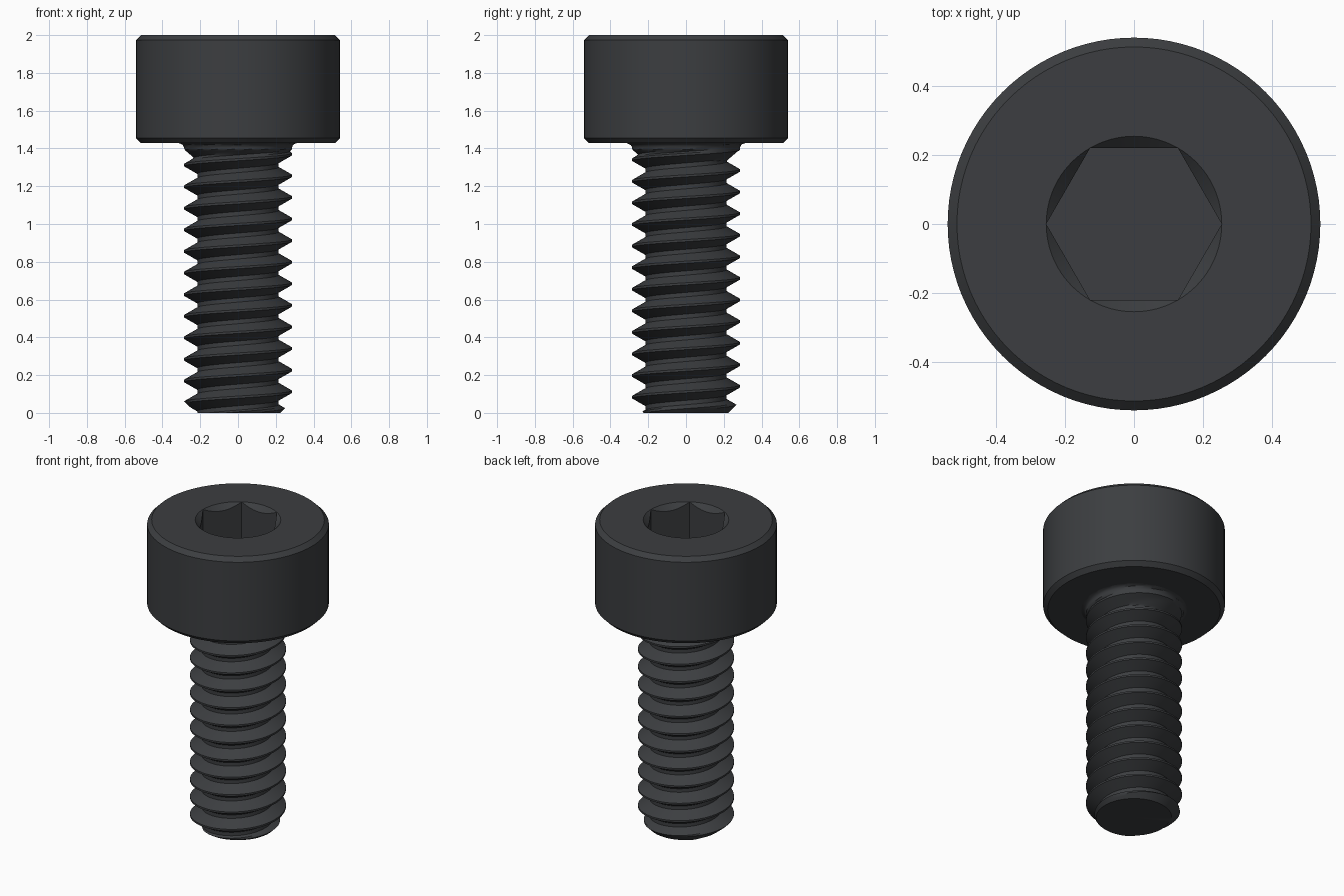
import bpy, bmesh
from math import pi, cos, sin, sqrt, floor, radians

if "Cube" in bpy.data.objects:
    bpy.data.objects.remove(bpy.data.objects["Cube"])

SIDES = 96
TOP, SEAT = 2.0, 1.4286            # head top, underside of head
HEAD_R, BEVEL = 0.541, 0.027
HEX_R, SOCKET_DEPTH = 0.2548, 0.2857
MAJOR, MINOR, PITCH = 0.2857, 0.2156, 0.1143
CREST_Z = 0.112                    # height of a thread crest on the +x side
FILLET = 0.0286

steel = bpy.data.materials.new("black_steel")
steel.diffuse_color = (0.045, 0.048, 0.052, 1)
steel.use_nodes = True
steel.node_tree.nodes["Principled BSDF"].inputs["Base Color"].default_value = steel.diffuse_color


def grid_mesh(name, rows, cap_z):
    """Skin rows of points, weld them, then close the open loop at cap_z."""
    bm = bmesh.new()
    vs = [[bm.verts.new(p) for p in row] for row in rows]
    for a, b in zip(vs, vs[1:]):
        for j in range(len(a) - 1):
            bm.faces.new((a[j], a[j + 1], b[j + 1], b[j]))
    bmesh.ops.remove_doubles(bm, verts=bm.verts[:], dist=1e-5)
    bmesh.ops.dissolve_degenerate(bm, dist=1e-6, edges=bm.edges[:])
    rim = [e for e in bm.edges if e.is_boundary
           and all(abs(v.co.z - cap_z) < 1e-5 for v in e.verts)]
    centre = bm.verts.new((0, 0, cap_z))
    for e in rim:
        bm.faces.new((e.verts[0], e.verts[1], centre))
    loose = [v for v in bm.verts if not v.link_faces]
    bmesh.ops.delete(bm, geom=loose, context='VERTS')
    bmesh.ops.recalc_face_normals(bm, faces=bm.faces[:])
    mesh = bpy.data.meshes.new(name)
    bm.to_mesh(mesh)
    bm.free()
    mesh.materials.append(steel)
    ob = bpy.data.objects.new(name, mesh)
    bpy.context.collection.objects.link(ob)
    bpy.ops.object.select_all(action='DESELECT')
    ob.select_set(True)
    bpy.context.view_layer.objects.active = ob
    bpy.ops.object.shade_smooth_by_angle(angle=radians(30))
    return ob


def polar(r, t, z):
    return (r * cos(t), r * sin(t), z)


# Head: lathed rings running from the underside, over the rim, into the hex socket
def hex_radius(t):
    return HEX_R * cos(pi / 6) / cos(t % (pi / 3) - pi / 6)


angles = [2 * pi * j / SIDES for j in range(SIDES + 1)]
outline = [(MAJOR + FILLET, SEAT), (HEAD_R - BEVEL, SEAT), (HEAD_R, SEAT + BEVEL),
           (HEAD_R, TOP - BEVEL), (HEAD_R - BEVEL, TOP), (HEX_R, TOP)]
rows = [[polar(r, t, z) for t in angles] for r, z in outline]
# conical lead-in meeting the six flats, then the straight socket walls
rows.append([polar(hex_radius(t), t, TOP - (HEX_R - hex_radius(t))) for t in angles])
rows.append([polar(hex_radius(t), t, TOP - SOCKET_DEPTH) for t in angles])
grid_mesh("socket_head", rows, TOP - SOCKET_DEPTH)


# Shank: helical grid with a V thread, end chamfer, thread run-out and neck fillet
def shank_radius(t, z):
    u = (z - CREST_Z) / PITCH - t / (2 * pi)
    d = abs(u - floor(u + 0.5))
    k = min(max((d - 0.05) / 0.35, 0), 1)
    r = MAJOR + (MINOR - MAJOR) * k
    runout = MINOR + (MAJOR - MINOR) * min(max((z - 1.335) / 0.06, 0), 1)
    r = min(max(r, runout), 0.225 + z)
    h = z - (SEAT - FILLET)
    if h > 0:
        r = MAJOR + FILLET - sqrt(max(FILLET ** 2 - h * h, 0))
    return r


steps = [-0.5, -0.45, -0.4, -0.32, -0.22, -0.13, -0.05,
         0.05, 0.13, 0.22, 0.32, 0.4, 0.45]
rows = []
for turn in range(-3, 14):
    for s in steps:
        row = []
        for t in angles:
            z = CREST_Z + PITCH * (turn + s + t / (2 * pi))
            z = min(max(z, 0), SEAT)
            row.append(polar(shank_radius(t, z), t, z))
        rows.append(row)
grid_mesh("threaded_shank", rows, 0.0)
